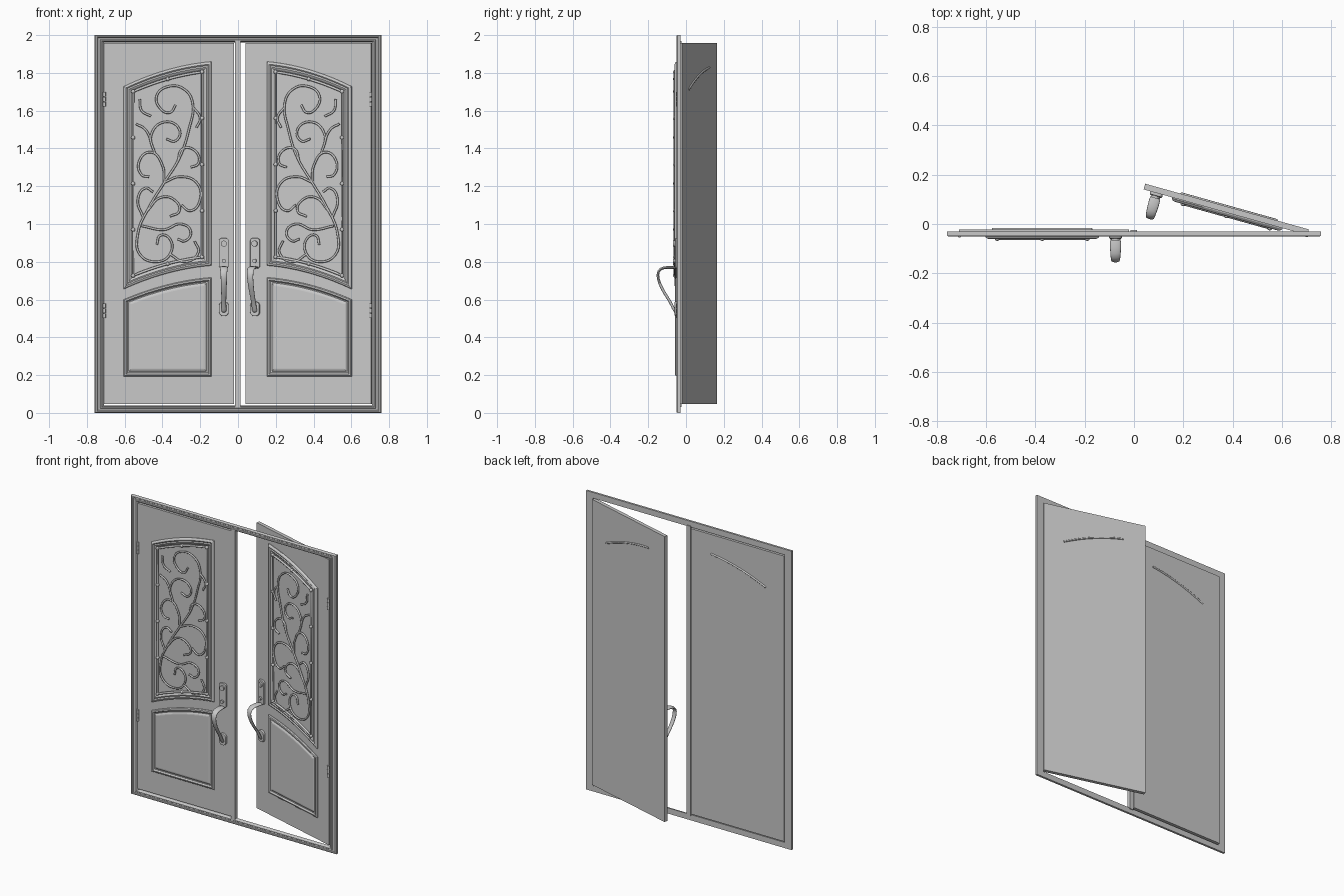
import bpy, bmesh, math
from mathutils import Matrix, Vector

if "Cube" in bpy.data.objects:
    bpy.data.objects.remove(bpy.data.objects["Cube"])

grey = bpy.data.materials.new("light_grey")
grey.use_nodes = True
grey.diffuse_color = (0.58, 0.58, 0.58, 1)
grey.node_tree.nodes["Principled BSDF"].inputs["Base Color"].default_value = (0.58, 0.58, 0.58, 1)

FRONT, BACK = -0.046, -0.022      # faces of a closed door leaf
LEFT, RIGHT = -0.605, -0.14       # sides of the door panels


def link(name, data):
    obj = bpy.data.objects.new(name, data)
    data.materials.append(grey)
    bpy.context.collection.objects.link(obj)
    return obj


def from_bmesh(name, bm, smooth=False):
    bmesh.ops.recalc_face_normals(bm, faces=bm.faces)
    mesh = bpy.data.meshes.new(name)
    bm.to_mesh(mesh)
    bm.free()
    for poly in mesh.polygons:
        poly.use_smooth = smooth
    return link(name, mesh)


def box(name, x0, x1, y0, y1, z0, z1, bevel=0):
    bm = bmesh.new()
    size = Matrix.Diagonal((x1 - x0, y1 - y0, z1 - z0, 1))
    place = Matrix.Translation(((x0 + x1) / 2, (y0 + y1) / 2, (z0 + z1) / 2))
    bmesh.ops.create_cube(bm, size=1, matrix=place @ size)
    if bevel:
        # round the corners seen from the front
        edges = [e for e in bm.edges if abs(e.verts[0].co.y - e.verts[1].co.y) > 1e-5]
        bmesh.ops.bevel(bm, geom=edges, offset=bevel, segments=6, affect='EDGES', profile=0.5)
        rim = [e for e in bm.edges if all(abs(v.co.y - y0) < 1e-5 for v in e.verts)]
        bmesh.ops.bevel(bm, geom=rim, offset=0.004, segments=2, affect='EDGES', profile=0.5)
    return from_bmesh(name, bm)


def cylinder(name, radius, depth, place):
    bm = bmesh.new()
    bmesh.ops.create_cone(bm, cap_ends=True, segments=16, radius1=radius,
                          radius2=radius, depth=depth, matrix=place)
    return from_bmesh(name, bm)


def flat(z):
    return lambda x: z


def arch(z_low, rise):
    # half of a shallow arch, rising toward the meeting edge
    def height(x):
        t = (x - LEFT) / (RIGHT - LEFT)
        return z_low + rise * (1.25 * t - 0.25 * t * t) if t < 0 else z_low + rise * t * (1.7 - 0.7 * t)
    return height


def outline(x0, x1, bottom, top, inset, y, stretch=1, steps=14):
    a, b = x0 + inset * stretch, x1 - inset * stretch
    xs = [a + (b - a) * i / steps for i in range(steps + 1)]
    return ([Vector((x, y, bottom(x) + inset)) for x in xs]
            + [Vector((x, y, top(x) - inset)) for x in reversed(xs)])


def moulding(name, x0, x1, bottom, top, profile, ring=False, stretch=1):
    # profile holds (inset, y) steps from the outer rim inward
    bm = bmesh.new()
    loops = [[bm.verts.new(p) for p in outline(x0, x1, bottom, top, d, y, stretch)]
             for d, y in profile]
    pairs = list(zip(loops, loops[1:]))
    if ring:
        pairs.append((loops[-1], loops[0]))
    else:
        bm.faces.new(loops[0])
        bm.faces.new(loops[-1])
    for one, two in pairs:
        for i in range(len(one)):
            j = (i + 1) % len(one)
            bm.faces.new((one[i], one[j], two[j], two[i]))
    return from_bmesh(name, bm)


def rods(name, paths, radius, cyclic=False, kind='AUTO'):
    curve = bpy.data.curves.new(name, 'CURVE')
    curve.dimensions = '3D'
    curve.bevel_depth = radius
    curve.bevel_resolution = 2
    curve.resolution_u = 6
    curve.use_fill_caps = True
    for path in paths:
        spline = curve.splines.new('BEZIER')
        spline.bezier_points.add(len(path) - 1)
        spline.use_cyclic_u = cyclic
        for point, co in zip(spline.bezier_points, path):
            point.co = co
            point.handle_left_type = point.handle_right_type = kind
    return link(name, curve)


# Outer frame and the strip where the doors meet
moulding("door_frame", -0.76, 0.76, flat(0), flat(2),
         [(0, -0.03), (0, -0.044), (0.004, -0.05), (0.011, -0.05), (0.014, -0.046),
          (0.022, -0.046), (0.025, -0.05), (0.03, -0.05), (0.036, -0.042), (0.038, -0.03)],
         ring=True, stretch=1.35)
box("meeting_strip", -0.015, 0.012, -0.05, -0.024, 0.03, 1.97)

# Left door leaf
leaf = [box("door_leaf", -0.71, -0.02, FRONT, BACK, 0.047, 1.957)]
upper_low, upper_top = arch(0.655, 0.125), arch(1.728, 0.132)
steps = [(0, -0.004), (0, 0.004), (0.005, 0.011), (0.013, 0.014), (0.02, 0.009),
         (0.028, 0.012), (0.036, 0.008), (0.043, 0.002)]
leaf.append(moulding("upper_panel", LEFT, RIGHT, upper_low, upper_top,
                     [(d, FRONT - h) for d, h in steps]))
steps = [(0, -0.004), (0, 0.004), (0.005, 0.01), (0.013, 0.012), (0.02, 0.004),
         (0.026, 0.003), (0.036, 0.009), (0.042, 0.01)]
leaf.append(moulding("lower_panel", LEFT, RIGHT, flat(0.193), arch(0.60, 0.117),
                     [(d, FRONT - h) for d, h in steps]))

# Wrought grille: border rod, beads and scrolls
GRILLE = -0.058
border = outline(LEFT, RIGHT, upper_low, upper_top, 0.05, GRILLE)
leaf.append(rods("grille_border", [border], 0.007, cyclic=True, kind='VECTOR'))

bm = bmesh.new()
half = len(border) // 2
corners = [border[0], border[half - 1], border[half], border[-1]]
beads = corners + [border[half // 2], border[half + half // 2]]
for i in range(1, 4):
    beads.append(corners[0].lerp(corners[3], i / 4))
    beads.append(corners[1].lerp(corners[2], i / 4))
for co in beads:
    bmesh.ops.create_uvsphere(bm, u_segments=12, v_segments=8, radius=0.011,
                              matrix=Matrix.Translation(co))
leaf.append(from_bmesh("grille_beads", bm, smooth=True))

# Scroll paths in hundredths (x, z)
stem = [(-33, 163), (-36, 159), (-41, 161), (-43, 168), (-36, 173), (-28, 171),
        (-24, 164), (-26, 150), (-31, 135), (-39, 122), (-47, 109), (-53, 95),
        (-52, 84), (-43, 80), (-36, 84), (-36, 92), (-41, 94), (-43, 89)]
branches = [
    [(-39, 122), (-40, 131), (-46, 138), (-52, 134), (-51, 126), (-47, 125)],
    [(-39, 122), (-31, 125), (-22, 122), (-20, 113), (-25, 107), (-30, 110)],
    [(-32, 133), (-29, 140), (-22, 138), (-21, 132), (-25, 130)],
    [(-44, 137), (-46, 147), (-39, 154), (-31, 150), (-33, 144), (-38, 145)],
    [(-45, 140), (-49, 150), (-54, 153)],
    [(-48, 107), (-41, 114), (-34, 113), (-31, 107), (-36, 104)],
    [(-51, 99), (-39, 97), (-30, 100), (-25, 96), (-28, 91), (-32, 92)],
    [(-36, 84), (-28, 80), (-21, 85), (-23, 91)],
    [(-24, 162), (-20, 156), (-22, 151)],
    [(-52, 166), (-51, 160), (-46, 157)],
    [(-50, 103), (-53, 113), (-49, 119), (-45, 117)],
]
leaf.append(rods("grille_scrolls",
                 [[(x / 100, GRILLE, z / 100) for x, z in path] for path in [stem] + branches],
                 0.006))

# Curved bead on the back of the leaf
back_path = [(p.x, BACK, p.z) for p in
             outline(LEFT, RIGHT, upper_low, upper_top, 0.03, BACK)[half:]]
leaf.append(rods("back_bead", [back_path], 0.006))

# Hinges
for name, z in (("lower_hinge", 0.54), ("upper_hinge", 1.66)):
    for k in (-1, 0, 1):
        leaf.append(cylinder(name, 0.008, 0.024,
                             Matrix.Translation((-0.708, FRONT - 0.001, z + k * 0.026))))

# Handle: plates, lock buttons and a curved grip
HX = -0.075
leaf.append(box("handle_plate", HX - 0.026, HX + 0.026, FRONT - 0.012, FRONT + 0.004,
                0.765, 0.925, bevel=0.014))
leaf.append(box("handle_foot", HX - 0.026, HX + 0.026, FRONT - 0.014, FRONT + 0.004,
                0.512, 0.59, bevel=0.024))
turn = Matrix.Rotation(math.pi / 2, 4, 'X')
for name, z, r in (("lock_button", 0.896, 0.016), ("thumb_button", 0.805, 0.011)):
    leaf.append(cylinder(name, r, 0.024, Matrix.Translation((HX, FRONT - 0.01, z)) @ turn))

# Grip stations: y, z, half width
grip = [(-0.045, 0.768, 0.025), (-0.10, 0.772, 0.024), (-0.138, 0.765, 0.021),
        (-0.153, 0.735, 0.018), (-0.143, 0.69, 0.017), (-0.115, 0.635, 0.015),
        (-0.085, 0.592, 0.013), (-0.068, 0.555, 0.014), (-0.055, 0.53, 0.016)]
bm = bmesh.new()
rings = []
for i, (y, z, w) in enumerate(grip):
    before, after = grip[max(i - 1, 0)], grip[min(i + 1, len(grip) - 1)]
    along = Vector((0, after[0] - before[0], after[1] - before[1])).normalized()
    across = along.cross(Vector((1, 0, 0)))
    ring = []
    for k in range(10):
        a = math.tau * k / 10
        co = Vector((HX + w * math.cos(a), y, z)) + across * 0.008 * math.sin(a)
        ring.append(bm.verts.new(co))
    rings.append(ring)
for one, two in zip(rings, rings[1:]):
    for k in range(10):
        j = (k + 1) % 10
        bm.faces.new((one[k], one[j], two[j], two[k]))
bm.faces.new(rings[0])
bm.faces.new(rings[-1])
handle = from_bmesh("handle_grip", bm, smooth=True)
handle.modifiers.new("smooth", 'SUBSURF').render_levels = 1
leaf.append(handle)

# Right door: mirrored copy swung open on its hinge side
pivot = Vector((0.71, BACK, 0))
swing = (Matrix.Translation(pivot) @ Matrix.Rotation(math.radians(-15.6), 4, 'Z')
         @ Matrix.Translation(-pivot) @ Matrix.Diagonal((-1, 1, 1, 1)))
for part in leaf:
    twin = part.copy()
    twin.data = part.data.copy()
    twin.data.transform(swing)
    if twin.type == 'MESH':
        twin.data.flip_normals()
    base = part.name.split(".")[0]
    twin.name = "open_" + base
    part.name = "closed_" + base
    bpy.context.collection.objects.link(twin)
